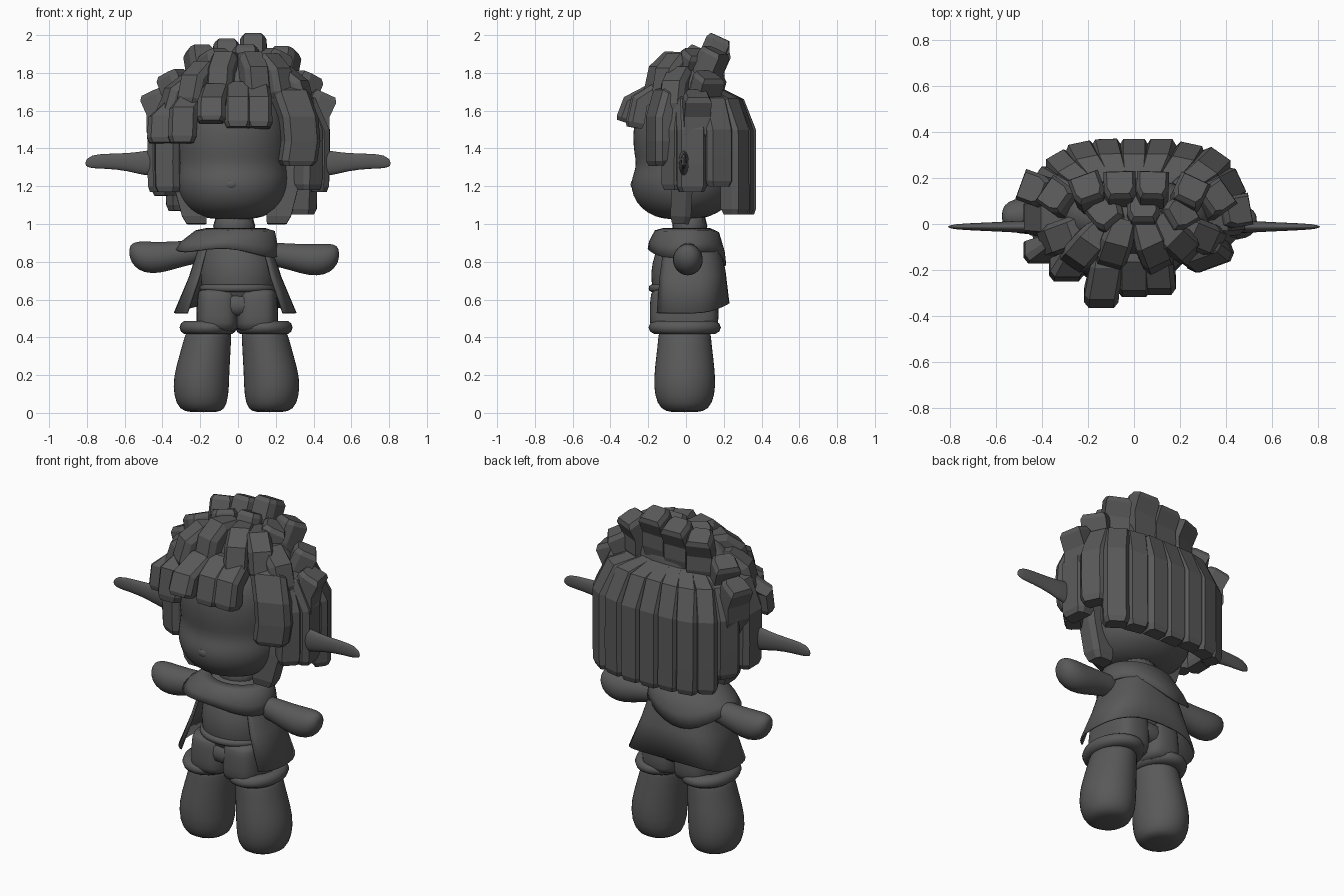
import bpy, bmesh, math
from mathutils import Vector

old = bpy.data.objects.get("Cube")
if old:
    bpy.data.objects.remove(old, do_unlink=True)

grey = bpy.data.materials.new("dark grey")
grey.use_nodes = True
colour = (0.1, 0.1, 0.1, 1)
grey.diffuse_color = colour
grey.node_tree.nodes["Principled BSDF"].inputs["Base Color"].default_value = colour


def skin(name, rings, closed=True, caps=True, smooth=True, subdivide=0, thickness=0):
    """Bridge successive rings of points into one mesh object."""
    bm = bmesh.new()
    rows = [[bm.verts.new(p) for p in ring] for ring in rings]
    n = len(rows[0])
    for a, b in zip(rows, rows[1:]):
        for i in range(n if closed else n - 1):
            j = (i + 1) % n
            bm.faces.new((a[i], a[j], b[j], b[i]))
    if caps:
        bm.faces.new(rows[0])
        bm.faces.new(rows[-1])
    bmesh.ops.recalc_face_normals(bm, faces=bm.faces)
    mesh = bpy.data.meshes.new(name)
    bm.to_mesh(mesh)
    bm.free()
    for f in mesh.polygons:
        f.use_smooth = smooth
    mesh.materials.append(grey)
    ob = bpy.data.objects.new(name, mesh)
    bpy.context.collection.objects.link(ob)
    if thickness:
        mod = ob.modifiers.new("thickness", "SOLIDIFY")
        mod.thickness = thickness
    if subdivide:
        mod = ob.modifiers.new("rounding", "SUBSURF")
        mod.levels = mod.render_levels = subdivide


def power(value, exponent):
    return math.copysign(abs(value) ** exponent, value)


def tube(name, rings, axis="z", n=20, square=1):
    """Elliptical rings: position on axis, two centres, two radii."""
    out = []
    for p, c1, c2, r1, r2 in rings:
        ring = []
        for i in range(n):
            a = math.tau * i / n
            u, v = c1 + r1 * power(math.cos(a), square), c2 + r2 * power(math.sin(a), square)
            ring.append((u, v, p) if axis == "z" else (p, u, v))
        out.append(ring)
    skin(name, out, subdivide=1)


def finish(name, scale):
    ob = bpy.context.object
    ob.name, ob.scale = name, scale
    ob.data.materials.append(grey)
    bpy.ops.object.shade_smooth()


def ball(name, centre, radii):
    bpy.ops.mesh.primitive_uv_sphere_add(segments=24, ring_count=16, location=centre)
    finish(name, radii)


def torus(name, centre, major, minor, stretch):
    bpy.ops.mesh.primitive_torus_add(major_radius=major, minor_radius=minor, location=centre,
                                     major_segments=32, minor_segments=10)
    finish(name, (1, stretch, 1))


SECTION = [(-.5, -.5), (.5, -.5), (.5, .2), (.36, .5), (-.36, .5), (-.5, .2)]


def lock(name, path, width, depth, facing):
    """Chunky faceted strand of hair swept along a path."""
    pts = [Vector(p) for p in path]
    pts.insert(-1, pts[-1].lerp(pts[-2], 0.2))
    a = math.radians(facing)
    side = Vector((-math.sin(a), math.cos(a), 0))
    rings = []
    for i, p in enumerate(pts):
        t = pts[min(i + 1, len(pts) - 1)] - pts[max(i - 1, 0)]
        out = t.cross(side).normalized()
        s = 0.8 if i in (0, len(pts) - 1) else 1
        rings.append([p + side * u * width * s + out * v * depth * s for u, v in SECTION])
    skin(name, rings, smooth=False)


# Head with a dip across the eyes and a rounded muzzle
head = [(1.025, .08, -.02, .07), (1.035, .17, -.02, .14), (1.08, .24, -.015, .225),
        (1.15, .288, -.01, .275), (1.22, .3, -.01, .285), (1.27, .3, 0, .277), (1.32, .292, 0, .264),
        (1.38, .298, 0, .277), (1.46, .303, 0, .283), (1.58, .29, 0, .275), (1.7, .22, 0, .2), (1.74, .08, 0, .08)]
tube("head", [(z, -.03, y, rx, ry) for z, rx, y, ry in head], n=28)
ball("nose", (-.035, -.275, 1.21), (.033, .018, .025))
tube("neck", [(.9, -.02, .02, .12, .1), (1.08, -.02, .02, .12, .1)])

# Torso, hips and waist
tube("torso", [(.56, 0, -.01, .17, .15), (.66, 0, -.01, .195, .17), (.74, 0, -.01, .205, .182),
               (.84, 0, 0, .195, .17), (.92, -.01, .01, .18, .14), (.99, -.02, .02, .13, .1)])
tube("hips", [(.5, 0, -.01, .19, .165), (.56, 0, -.01, .2, .175), (.66, 0, -.01, .19, .17)], square=.85)
torus("waistband", (-.003, -.01, .66), .182, .02, .93)

# Paired limbs, shorts and ears
for side, s in (("left", 1), ("right", -1)):
    leg = [(.003, .175, .07, .07), (.015, .182, .122, .128), (.09, .187, .148, .163), (.19, .187, .15, .165),
           (.3, .168, .137, .153), (.4, .152, .126, .14), (.47, .14, .115, .14)]
    tube(side + "_leg", [(z, s * c - .008, -.007, rx, ry) for z, c, rx, ry in leg])
    shorts = [(.42, .112, .17), (.47, .113, .184), (.56, .113, .184), (.635, .106, .178), (.66, .1, .165)]
    tube(side + "_shorts", [(z, s * .104 - .004, -.01, rx, ry) for z, rx, ry in shorts], square=.62)
    torus(side + "_cuff", (s * .148 - .01, -.007, .452), .114, .037, 1.27)
    shift = 0 if s > 0 else -.04
    arm = [(.12, .84, .06), (.22, .838, .064), (.33, .815, .079), (.42, .808, .087),
           (.49, .82, .078), (.525, .835, .05), (.535, .84, .02)]
    tube(side + "_arm", [(s * x + shift, .01 if s > 0 else .035, z + .012 * (s < 0), r * .95, r)
                         for x, z, r in arm], "x")
    ear = [(.4, 1.33, .03, .075), (.49, 1.32, .028, .07), (.58, 1.328, .022, .048),
           (.7, 1.333, .017, .041), (.78, 1.33, .012, .038), (.81, 1.32, .004, .012)]
    tube(side + "_ear", [(s * x, -.012, z, ry, rz) for x, z, ry, rz in ear], "x", 12)

# Open squarish cape, hem lifted at the back and pointed at the sides
cape = []
for z, rx, ry in ((.95, .15, .14), (.86, .2, .175), (.72, .245, .2), (.53, .325, .22)):
    row = []
    for i in range(25):
        a = math.radians(-43 + 266 * i / 24)
        lift = .05 * max(0, math.sin(a)) ** 2 * (.95 - z) / .42
        row.append((rx * power(math.cos(a), .75) - .015, ry * power(math.sin(a), .75) + .01, z + lift))
    cape.append(row)
skin("cape", cape, closed=False, caps=False, thickness=.01)

# Wrapped shawl with a wavy front edge and a drooping corner behind
shawl = []
for z, rx, ry, cx in ((.98, .15, .12, -.01), (.965, .21, .17, -.015), (.9, .255, .2, -.045), (.855, .275, .208, -.058)):
    row = []
    for i in range(32):
        a = math.tau * i / 32
        droop = max(0, math.cos(a - 2)) ** 3
        wave = (.98 - z) * (.12 * math.sin(3 * a) - .15 * math.cos(a) - .6 * droop)
        row.append((cx + rx * math.cos(a), .005 + ry * math.sin(a), z + wave))
    shawl.append(row)
skin("shawl", shawl, caps=False, thickness=.012)

# Hair mass under the locks
ball("hair_cap", (0, .08, 1.47), (.41, .23, .24))
ball("bun_core", (.01, .03, 1.68), (.32, .17, .21))

# Hanging locks: x, y, tip height, width, facing angle
hanging = [(.35, .265, 1.05, .14, 55), (.24, .3, 1.05, .13, 78), (.12, .32, 1.05, .13, 90),
           (0, .32, 1.05, .13, 90), (-.12, .32, 1.06, .13, 92), (-.23, .305, 1.06, .13, 102),
           (-.32, .26, 1.07, .12, 120), (-.39, .18, 1.15, .14, 145), (.42, .17, 1.2, .15, 25),
           (.43, .03, 1.17, .16, 5), (-.43, .03, 1.17, .16, 180), (-.37, -.06, 1.17, .14, 245),
           (.38, -.06, 1.18, .13, -45)]
for i, (x, y, tip, w, angle) in enumerate(hanging):
    lock(f"hanging_lock_{i + 1}",
         [(x * .55, y * .55, 1.68), (x * .86, y * .83, 1.63), (x, y, 1.49), (x, y, tip + .15), (x * .99, y, tip)],
         w, .1, angle)

# Broad lock framing the left of the face
lock("face_lock", [(.22, -.05, 1.72), (.28, -.11, 1.68), (.325, -.14, 1.56), (.335, -.14, 1.44), (.315, -.14, 1.31)],
     .2, .1, -70)

# Long inner locks behind the cheeks
for side, x in (("left", .205), ("right", -.22)):
    lock(side + "_inner_lock", [(x * 1.5, 0, 1.5), (x * 1.25, -.02, 1.2), (x, -.03, 1)], .13, .11, 90)

# Fringe: root x and z, tip x, y and z, width
fringe = [(-.26, 1.62, -.4, -.13, 1.43, .15), (-.2, 1.66, -.29, -.21, 1.43, .15), (-.1, 1.7, -.14, -.33, 1.54, .15),
          (0, 1.71, 0, -.28, 1.51, .145), (.09, 1.71, .11, -.27, 1.51, .14)]
for i, (root, high, x, y, z, w) in enumerate(fringe):
    lock(f"fringe_lock_{i + 1}",
         [(root, -.02, high), (root * .6 + x * .4, y * .55, high), (x, y * .9, high - .06), (x * 1.02, y, z)],
         w, .09, -90)

# Upright chunks at the back and sides of the bun: x, y, top height, facing angle
bun = [(-.4, .14, 1.7, 160), (-.31, .1, 1.8, 145), (-.19, .12, 1.93, 110), (-.06, .13, 1.96, 92),
       (.08, .13, 1.99, 88), (.23, .11, 1.92, 65), (.33, .09, 1.79, 35), (.41, .05, 1.69, 10),
       (-.1, .02, 1.91, 130), (.04, .03, 1.93, 90), (.17, .03, 1.91, 30)]
for i, (x, y, top, angle) in enumerate(bun):
    out = Vector((math.cos(math.radians(angle)), math.sin(math.radians(angle)), 0)) * .05
    base = Vector((x, y, top))
    lock(f"bun_lock_{i + 1}",
         [(x * .9, y * .9, top - .32), base - Vector((0, 0, .2)), base - Vector((0, 0, .11)), base + out],
         .14, .13, angle)

# Chunks tumbling over the front of the bun: x, y, height, facing angle
tumbling = [(-.33, -.06, 1.74, 200), (-.23, -.12, 1.81, 235), (-.09, -.12, 1.86, 255),
            (.09, -.13, 1.86, -65), (.21, -.09, 1.85, -45), (.31, -.06, 1.78, -25)]
for i, (x, y, top, angle) in enumerate(tumbling):
    lock(f"tumbling_lock_{i + 1}",
         [(x * .45, .02, top), (x * .8, y * .6, top), (x, y, top - .05), (x * 1.1, y * 1.2, top - .18)],
         .14, .11, angle)
